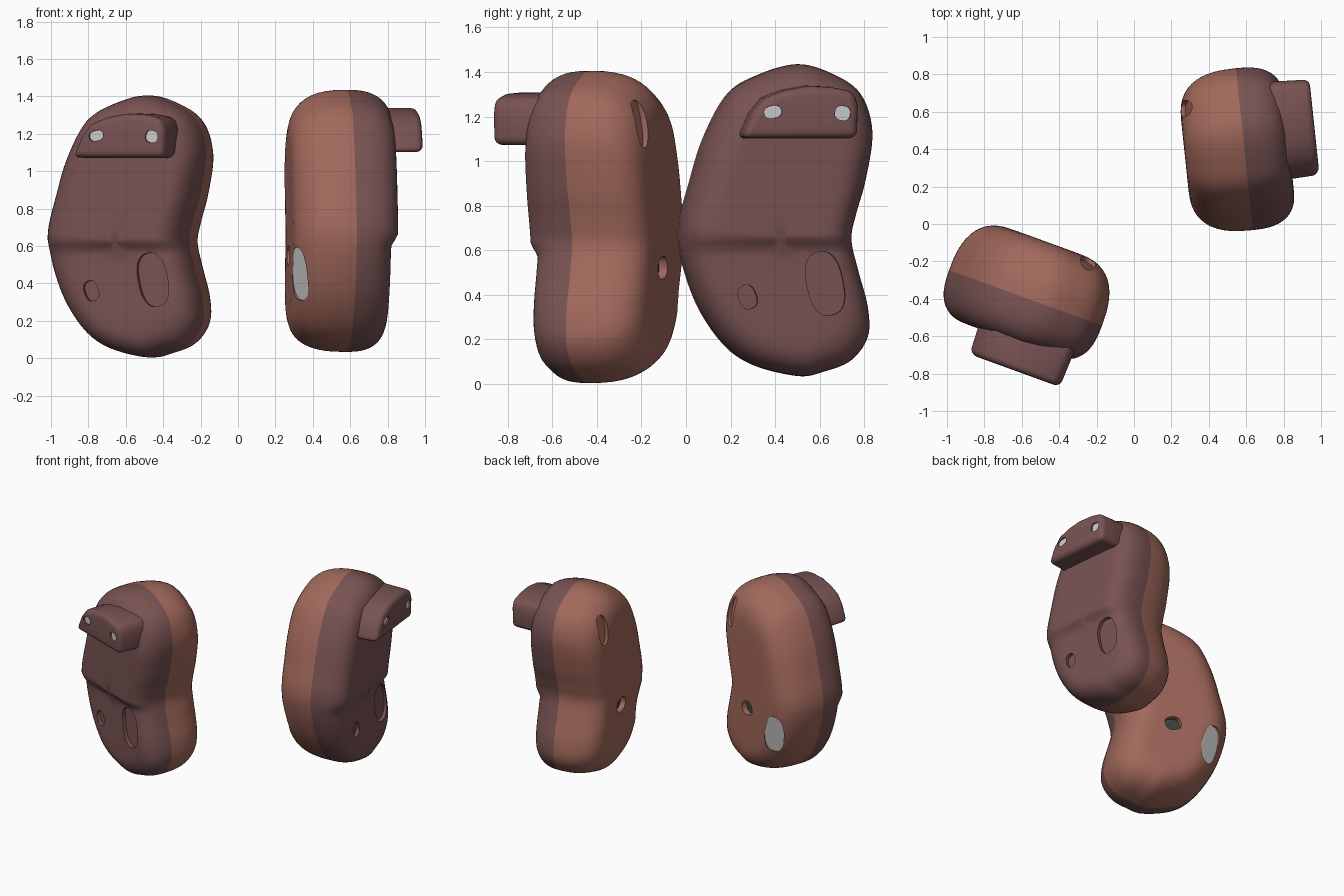
import bpy, bmesh
from math import cos, sin, pi, radians
from mathutils import Vector, Matrix
from mathutils.bvhtree import BVHTree

if "Cube" in bpy.data.objects:
    bpy.data.objects.remove(bpy.data.objects["Cube"])


def material(name, rgb):
    m = bpy.data.materials.new(name)
    m.diffuse_color = (*rgb, 1)
    m.use_nodes = True
    m.node_tree.nodes["Principled BSDF"].inputs["Base Color"].default_value = m.diffuse_color
    return m


FRONT = material("front_brown", (0.19, 0.085, 0.085))
BACK = material("back_terracotta", (0.36, 0.14, 0.105))
WHITE = material("white_inlay", (0.75, 0.73, 0.73))
DARK = material("dark_inlay", (0.05, 0.055, 0.05))

U0, Z0 = 0.40, 0.65     # centre of the outline

# side outline of the body (u, z)
OUTLINE = [(-.035, .667), (.02, .92), (.085, 1.12), (.19, 1.305), (.33, 1.39),
           (.50, 1.435), (.65, 1.395), (.78, 1.305), (.835, 1.135), (.805, .92),
           (.76, .76), (.74, .65), (.77, .515), (.815, .345), (.815, .21),
           (.74, .105), (.62, .055), (.50, .035), (.29, .09), (.15, .2), (.03, .40)]


def smooth_closed(pts, n):
    """Closed Catmull-Rom curve through the points."""
    pts = [Vector(p) for p in pts]
    out = []
    for i in range(len(pts)):
        a, b, c, d = (pts[(i + k - 1) % len(pts)] for k in range(4))
        for s in range(n):
            t = s / n
            out.append(0.5 * (2 * b + (c - a) * t + (2 * a - 5 * b + 4 * c - d) * t * t
                              + (3 * b - a - 3 * c + d) * t ** 3))
    return out


def new_object(name, bm, mats):
    bmesh.ops.recalc_face_normals(bm, faces=bm.faces)
    me = bpy.data.meshes.new(name)
    bm.to_mesh(me)
    bm.free()
    for m in mats:
        me.materials.append(m)
    ob = bpy.data.objects.new(name, me)
    bpy.context.collection.objects.link(ob)
    return ob


def apply_modifiers(ob):
    dg = bpy.context.evaluated_depsgraph_get()
    me = bpy.data.meshes.new_from_object(ob.evaluated_get(dg))
    ob.modifiers.clear()
    ob.data = me


def make_body():
    """Loft shrinking copies of the outline towards the front and the back."""
    curve = smooth_closed(OUTLINE, 7)
    bm = bmesh.new()

    def half(depth, r, n, front):
        rings = []
        for k in range(1, 13):                       # rounded shoulder
            a = k / 12 * pi / 2
            rings.append((r * (1 - cos(a) ** (2 / n)), depth * sin(a) ** (2 / n), 1))
        rings += [(r, depth, 1 - k / 7) for k in range(1, 7)]
        prev, faces = base, []

        def add(u, z, d):
            if front:                                # step across the front face
                t = min(max((z - .59) / .08, 0), 1)
                d = -d * (.84 + .16 * t * t * (3 - 2 * t))
            return bm.verts.new((u, d, z))

        for inset, d, s in rings:
            ring = [add((p.x - U0) * (1 - inset / .43) * s,
                        Z0 + (p.y - Z0) * (1 - inset / .70) * s, d) for p in curve]
            for i in range(len(ring)):
                j = (i + 1) % len(ring)
                faces.append(bm.faces.new((prev[i], prev[j], ring[j], ring[i])))
            prev = ring
        tip = add(0, Z0, depth)
        for i in range(len(prev)):
            faces.append(bm.faces.new((prev[i], prev[(i + 1) % len(prev)], tip)))
        for f in faces:
            f.material_index = 0 if front else 1

    base = [bm.verts.new((p.x - U0, 0, p.y)) for p in curve]
    half(.24, .19, 2.6, True)
    half(.32, .25, 2.6, False)
    return new_object("body", bm, [FRONT, BACK])


def make_visor():
    """Raised rounded block on the upper front."""
    pts = [(.20, 1.10), (.255, 1.22), (.31, 1.285), (.40, 1.32), (.51, 1.34),
           (.62, 1.335), (.725, 1.315), (.745, 1.25), (.74, 1.10)]
    bm = bmesh.new()
    back = [bm.verts.new((u - U0, -.15, z)) for u, z in pts]
    front = [bm.verts.new(((.49 + (u - .49) * .96) - U0, -.385, 1.2 + (z - 1.2) * .97))
             for u, z in pts]
    bm.faces.new(back)
    bm.faces.new(front)
    for i in range(len(pts)):
        j = (i + 1) % len(pts)
        bm.faces.new((back[i], back[j], front[j], front[i]))
    ob = new_object("visor", bm, [FRONT])
    b = ob.modifiers.new("round", 'BEVEL')
    b.width, b.segments, b.limit_method, b.angle_limit = .035, 4, 'ANGLE', radians(40)
    apply_modifiers(ob)
    return ob


def cut_pockets(ob, pockets):
    """Sink oval recesses square to the surface; the floor can have its own colour."""
    bm = bmesh.new()
    bm.from_mesh(ob.data)
    tree = BVHTree.FromBMesh(bm)
    bm.free()
    cutters = []
    for side, u, z, w, h, tilt, depth, wall, floor in pockets:
        hit, n, _, _ = tree.ray_cast(Vector((u - U0, side, z)), Vector((0, -side, 0)))
        right = Vector((0, 0, 1)).cross(n).normalized()
        frame = Matrix((right, n.cross(right), n)).transposed().to_4x4()
        frame = Matrix.Translation(hit) @ frame @ Matrix.Rotation(radians(tilt), 4, 'Z')
        bm = bmesh.new()
        rows = []
        for lift in (-depth, .1):
            rows.append([])
            for k in range(32):
                c, s = cos(k * pi / 16), sin(k * pi / 16)
                x = w / 2 * abs(c) ** .8 * (1 if c > 0 else -1)
                y = h / 2 * abs(s) ** .8 * (1 if s > 0 else -1)
                rows[-1].append(bm.verts.new(frame @ Vector((x, y, lift))))
        bm.faces.new(rows[0]).material_index = 1
        bm.faces.new(rows[1])
        for i in range(32):
            j = (i + 1) % 32
            bm.faces.new((rows[0][i], rows[0][j], rows[1][j], rows[1][i]))
        c = new_object("pocket_cutter", bm, [wall, floor])
        c.hide_render = True
        cutters.append(c)
        m = ob.modifiers.new("pocket", 'BOOLEAN')
        m.operation, m.solver, m.object = 'DIFFERENCE', 'EXACT', c
        m.material_mode = 'TRANSFER'
    apply_modifiers(ob)
    for c in cutters:
        bpy.data.objects.remove(c)


# side (-1 front, 1 back), u, z, width, height, tilt, depth, wall, floor
body = make_body()
cut_pockets(body, [
    (-1, .605, .45, .165, .29, 12, .025, FRONT, FRONT),
    (-1, .255, .39, .08, .11, 20, .025, FRONT, FRONT),
    (1, .14, .45, .15, .29, -8, .02, BACK, WHITE),
    (1, .43, .55, .12, .10, 15, .04, BACK, DARK),
    (1, .65, 1.20, .09, .22, 0, .03, BACK, BACK)])
visor = make_visor()
cut_pockets(visor, [
    (-1, .35, 1.22, .08, .055, 12, .012, FRONT, WHITE),
    (-1, .665, 1.215, .07, .065, -10, .012, FRONT, WHITE)])

for ob in (body, visor):
    bpy.ops.object.select_all(action='DESELECT')
    ob.select_set(True)
    bpy.context.view_layer.objects.active = ob
    bpy.ops.object.shade_smooth_by_angle(angle=radians(40))

# the second unit shares the same meshes
right_place = Matrix.Translation((.59, .40, 0)) @ Matrix.Rotation(radians(96), 4, 'Z')
left_place = Matrix.Translation((-.58, -.395, -.03)) @ Matrix.Rotation(radians(-20), 4, 'Z')
for ob in (body, visor):
    twin = ob.copy()
    bpy.context.collection.objects.link(twin)
    twin.name = "left_" + ob.name
    twin.matrix_world = left_place
    ob.name = "right_" + ob.name
    ob.matrix_world = right_place
